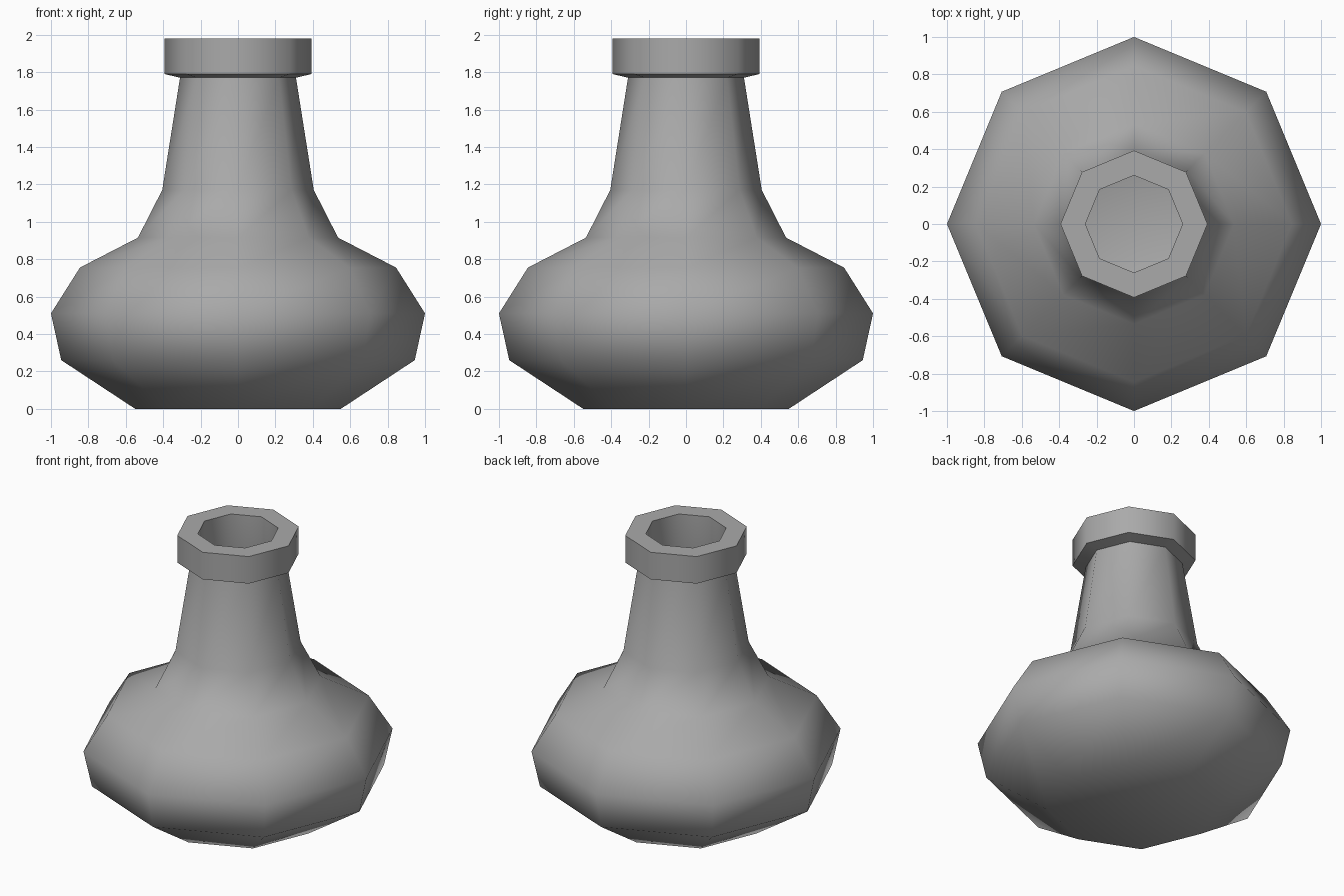
import bpy
import bmesh
from math import cos, sin, pi, radians

cube = bpy.data.objects.get("Cube")
if cube:
    bpy.data.objects.remove(cube, do_unlink=True)

SIDES = 8

# One plain grey for the whole vessel
grey = bpy.data.materials.new("plain_grey")
grey.use_nodes = True
colour = (0.4, 0.4, 0.4, 1)
grey.diffuse_color = colour
grey.node_tree.nodes["Principled BSDF"].inputs["Base Color"].default_value = colour


def lathe(name, profile, material):
    """Turn a (radius, height) profile around z and cap both ends."""
    bm = bmesh.new()
    rings = [
        [bm.verts.new((r * cos(2 * pi * i / SIDES), r * sin(2 * pi * i / SIDES), z))
         for i in range(SIDES)]
        for r, z in profile
    ]
    for low, high in zip(rings, rings[1:]):
        for i in range(SIDES):
            j = (i + 1) % SIDES
            bm.faces.new((low[i], low[j], high[j], high[i]))
    bm.faces.new(list(reversed(rings[0])))
    bm.faces.new(rings[-1])
    bmesh.ops.recalc_face_normals(bm, faces=bm.faces[:])
    mesh = bpy.data.meshes.new(name)
    bm.to_mesh(mesh)
    bm.free()
    mesh.materials.append(material)
    obj = bpy.data.objects.new(name, mesh)
    bpy.context.collection.objects.link(obj)
    return obj


# Outer wall from base to neck, rim collar, then inner wall down to the floor
outer = [(0.55, 0), (0.945, 0.26), (1, 0.51), (0.845, 0.755),
         (0.535, 0.915), (0.405, 1.17), (0.31, 1.77)]
rim = [(0.393, 1.79), (0.393, 1.98), (0.26, 1.98)]
inner = [(0.26, 1.77), (0.35, 1.17), (0.48, 0.88), (0.8, 0.71),
         (0.94, 0.51), (0.89, 0.3), (0.53, 0.06)]
flask = lathe("flask", outer + rim + inner, grey)

# Smooth sides with crisp rim edges
bpy.ops.object.select_all(action="DESELECT")
flask.select_set(True)
bpy.context.view_layer.objects.active = flask
bpy.ops.object.shade_smooth_by_angle(angle=radians(50))
